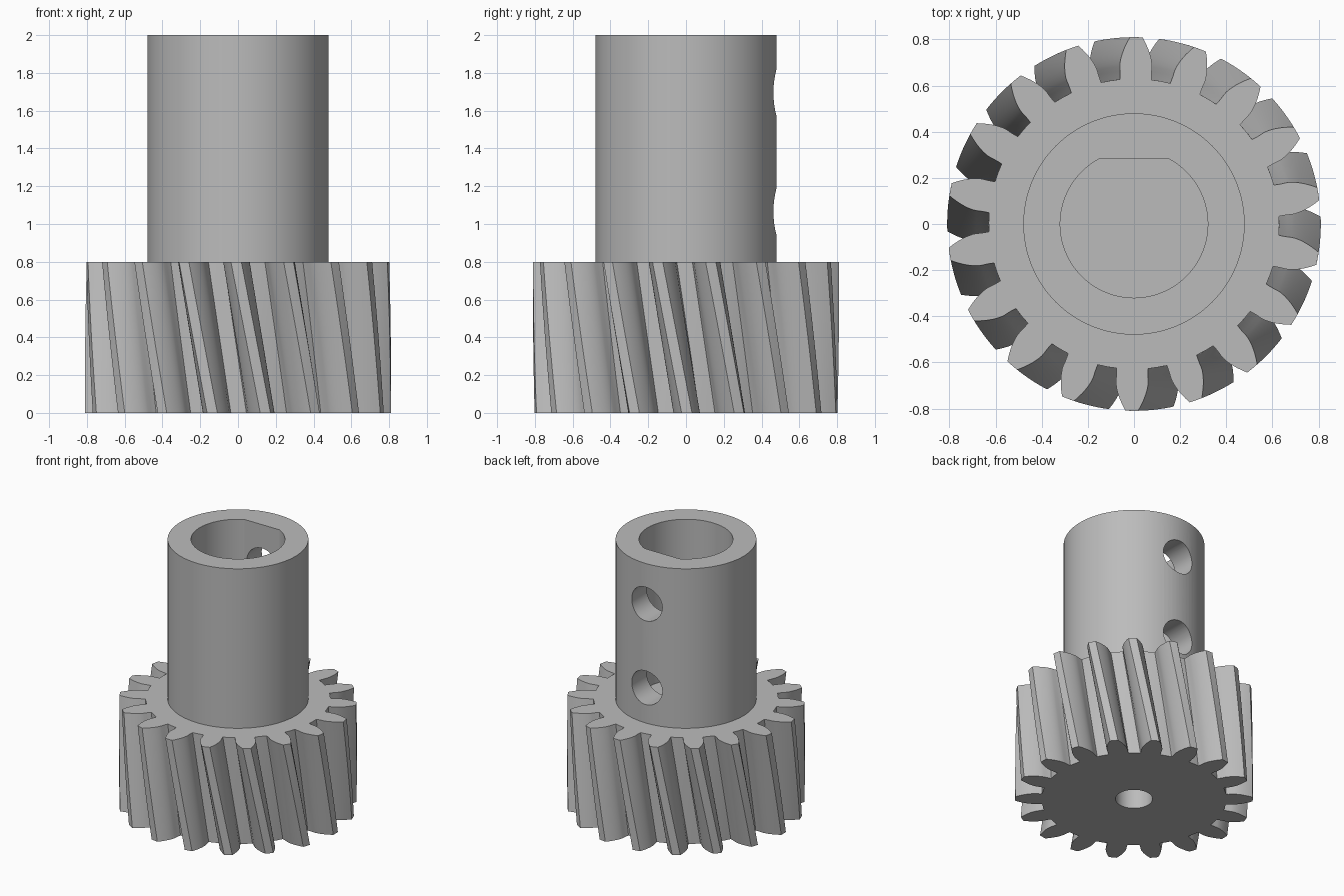
import bpy, bmesh, math

if "Cube" in bpy.data.objects:
    bpy.data.objects.remove(bpy.data.objects["Cube"])

TEETH, GEAR_H, TOP = 18, 0.8, 2.0
R_ROOT, R_BASE, R_PITCH, R_TIP = 0.63, 0.685, 0.729, 0.81
TWIST, OFFSET, LAYERS = math.radians(11.0), math.radians(-0.7), 10

steel = bpy.data.materials.new("steel_grey")
steel.diffuse_color = (0.5, 0.5, 0.5, 1)
steel.use_nodes = True
steel.node_tree.nodes["Principled BSDF"].inputs["Base Color"].default_value = steel.diffuse_color


def new_object(name, bm):
    bmesh.ops.recalc_face_normals(bm, faces=bm.faces)
    mesh = bpy.data.meshes.new(name)
    bm.to_mesh(mesh)
    bm.free()
    mesh.materials.append(steel)
    ob = bpy.data.objects.new(name, mesh)
    bpy.context.collection.objects.link(ob)
    return ob


def loft(name, rings):
    """Closed solid through a stack of equal rings."""
    bm = bmesh.new()
    vs = [[bm.verts.new(p) for p in ring] for ring in rings]
    n = len(vs[0])
    for a, b in zip(vs, vs[1:]):
        for i in range(n):
            j = (i + 1) % n
            bm.faces.new((a[i], a[j], b[j], b[i]))
    bm.faces.new(vs[0][::-1])
    bm.faces.new(vs[-1])
    return new_object(name, bm)


def circle(r, n=96):
    return [(r * math.cos(2 * math.pi * i / n), r * math.sin(2 * math.pi * i / n)) for i in range(n)]


def prism(name, outline, z0, z1):
    return loft(name, [[(x, y, z) for x, y in outline] for z in (z0, z1)])


# Involute half-thickness of a tooth, as an angle at radius r
def involute(r):
    a = math.acos(min(1, R_BASE / r))
    return math.tan(a) - a


def half_angle(r):
    if r < R_BASE:
        flare = (R_BASE - r) / (R_BASE - R_ROOT)
        return half_angle(R_BASE) + math.radians(0.4) * flare ** 2
    return math.pi / (2 * TEETH) + involute(R_PITCH) - involute(r)


# Gear outline in polar form: up one flank, across the tip, down the other
radii = [R_ROOT, 0.645, 0.665, R_BASE, 0.70, 0.72, 0.74, 0.765, 0.79, R_TIP]
polar = []
for t in range(TEETH):
    mid = math.pi / 2 + 2 * math.pi * t / TEETH + OFFSET
    polar += [(r, mid - half_angle(r)) for r in radii]
    polar.append((R_TIP, mid))
    polar += [(r, mid + half_angle(r)) for r in reversed(radii)]
    polar.append((R_ROOT, mid + math.pi / TEETH))

# Helical gear body
rings = []
for k in range(LAYERS + 1):
    f = k / LAYERS
    turn = TWIST * (1 - f)
    rings.append([(r * math.cos(a + turn), r * math.sin(a + turn), GEAR_H * f) for r, a in polar])
gear = loft("helical_gear_with_hub", rings)

# Hub, flat-sided shaft bore, pilot hole and two set screw holes
hub = prism("hub", circle(0.48), 0.4, TOP)
flat = 0.285
start = math.asin(flat / 0.32)
sweep = math.pi + 2 * start
d_shape = [(0.32 * math.cos(math.pi - start + sweep * i / 80),
            0.32 * math.sin(math.pi - start + sweep * i / 80)) for i in range(81)]
bore = prism("shaft_bore", d_shape, GEAR_H, TOP + 0.2)
pilot = prism("pilot_hole", circle(0.126, 48), -0.2, 0.4)
tools = [(hub, 'UNION'), (bore, 'DIFFERENCE'), (pilot, 'DIFFERENCE')]
for z in (1.065, 1.695):
    screw = prism("set_screw_hole", circle(0.127, 48), 0.0, 0.6)
    screw.rotation_euler = (-math.pi / 2, 0, 0)
    screw.location = (0, 0.1, z)
    tools.append((screw, 'DIFFERENCE'))

for tool, op in tools:
    tool.hide_render = True
    mod = gear.modifiers.new(tool.name, 'BOOLEAN')
    mod.operation, mod.object, mod.solver = op, tool, 'EXACT'

# Bake the booleans and drop the helpers
bpy.context.view_layer.update()
solid = bpy.data.meshes.new_from_object(gear.evaluated_get(bpy.context.evaluated_depsgraph_get()))
gear.modifiers.clear()
gear.data = solid
for tool, _ in tools:
    bpy.data.objects.remove(tool)

bpy.ops.object.select_all(action='DESELECT')
gear.select_set(True)
bpy.context.view_layer.objects.active = gear
bpy.ops.object.shade_smooth_by_angle(angle=math.radians(25))
